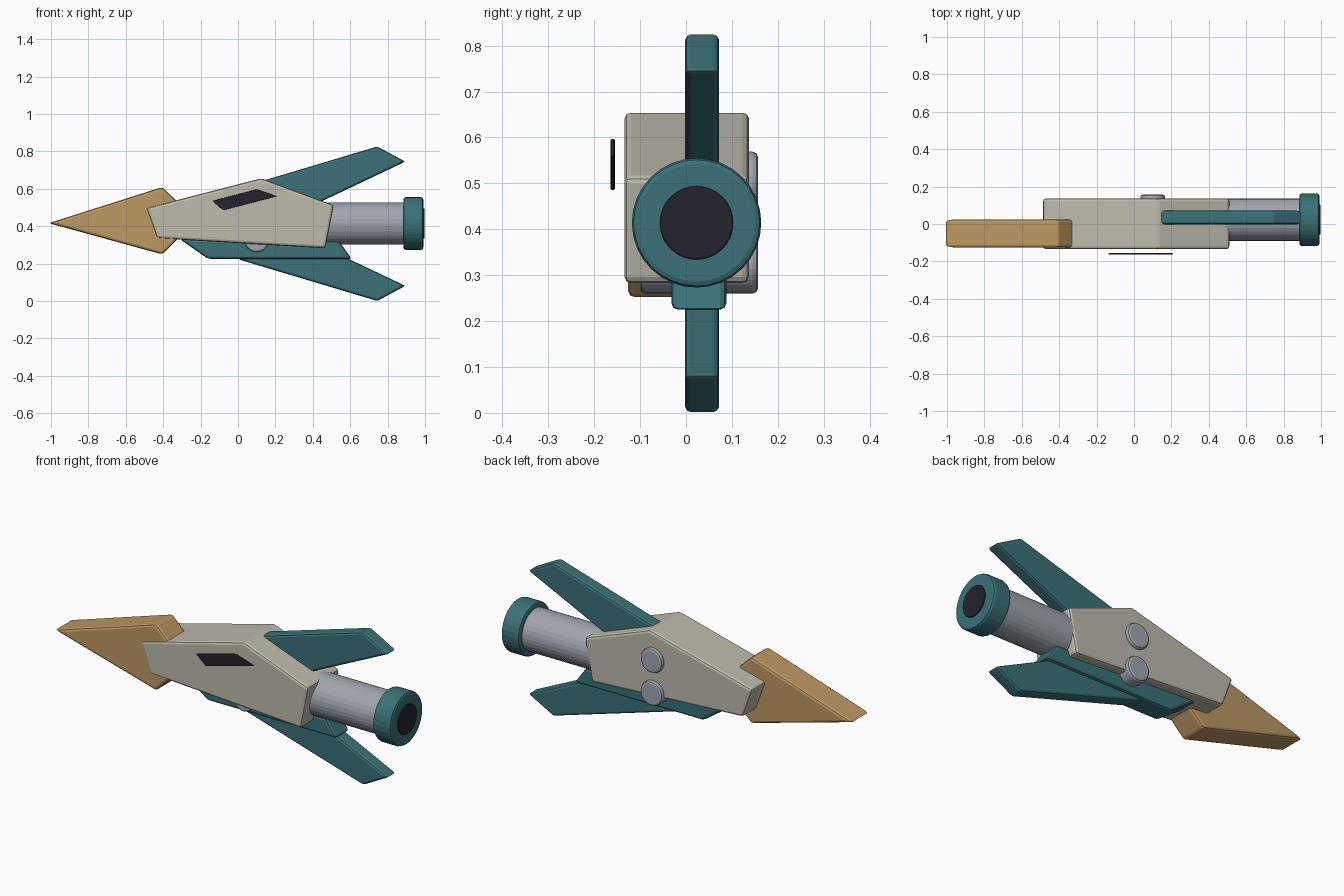
import bpy, bmesh, math

if "Cube" in bpy.data.objects:
    bpy.data.objects.remove(bpy.data.objects["Cube"])


def material(name, r, g, b):
    m = bpy.data.materials.new(name)
    lin = [(c / 255 / 12.92) if c < 10 else ((c / 255 + 0.055) / 1.055) ** 2.4 for c in (r, g, b)]
    m.diffuse_color = (*lin, 1)
    m.use_nodes = True
    m.node_tree.nodes["Principled BSDF"].inputs["Base Color"].default_value = m.diffuse_color
    return m


TEAL = material("teal", 58, 114, 119)
TAN = material("tan", 188, 152, 98)
CREAM = material("warm_grey", 190, 186, 173)
STEEL = material("steel", 160, 166, 175)
DARK = material("dark", 36, 35, 46)
AXIS_Y, AXIS_Z = 0.023, 0.414  # engine axis


def finish(name, bm, mat, bevel, segments=2):
    bmesh.ops.recalc_face_normals(bm, faces=bm.faces)
    mesh = bpy.data.meshes.new(name)
    bm.to_mesh(mesh)
    bm.free()
    mesh.materials.append(mat)
    ob = bpy.data.objects.new(name, mesh)
    bpy.context.collection.objects.link(ob)
    if bevel:
        mod = ob.modifiers.new("rounded_edges", "BEVEL")
        mod.width, mod.segments = bevel, segments
        mod.limit_method, mod.angle_limit = "ANGLE", math.radians(25)
    return ob


def slab(name, profile, y0, y1, mat, bevel=0.014):
    """Side profile (x, z) extruded across y."""
    bm = bmesh.new()
    face = bm.faces.new([bm.verts.new((x, y0, z)) for x, z in profile])
    ext = bmesh.ops.extrude_face_region(bm, geom=[face])["geom"]
    bmesh.ops.translate(bm, vec=(0, y1 - y0, 0),
                        verts=[v for v in ext if isinstance(v, bmesh.types.BMVert)])
    return finish(name, bm, mat, bevel)


def rod(name, axis, start, end, radius, centre, mat, bevel=0.0, sides=32):
    """Cylinder along x (centre = y, z) or along y (centre = x, z)."""
    bm = bmesh.new()
    rings = []
    for t in (start, end):
        ring = []
        for i in range(sides):
            a = 2 * math.pi * i / sides
            u, z = centre[0] + radius * math.cos(a), centre[1] + radius * math.sin(a)
            ring.append(bm.verts.new((t, u, z) if axis == "x" else (u, t, z)))
        rings.append(ring)
        bm.faces.new(ring)
    for i in range(sides):
        j = (i + 1) % sides
        bm.faces.new((rings[0][i], rings[0][j], rings[1][j], rings[1][i]))
    return finish(name, bm, mat, bevel)


# Hull and pointed nose
slab("hull", [(-0.49, 0.497), (0.125, 0.656), (0.512, 0.512), (0.467, 0.282), (-0.432, 0.335)],
     -0.134, 0.137, CREAM)
slab("nose", [(-1.012, 0.416), (-0.405, 0.609), (-0.22, 0.43), (-0.405, 0.249)],
     -0.126, 0.025, TAN)

# Keel under the hull
slab("keel", [(-0.31, 0.33), (-0.16, 0.225), (0.608, 0.225), (0.54, 0.32)], -0.032, 0.088, TEAL)

# Mirrored swept fins
fin = [(0.0, 0.19), (0.745, 0.413), (0.895, 0.332), (0.30, 0.05)]
for name, s in (("upper_fin", 1), ("lower_fin", -1)):
    slab(name, [(x, 0.413 + s * h) for x, h in fin], -0.002, 0.072, TEAL, 0.012)

# Engine tube, collar and exhaust
engine = (AXIS_Y, AXIS_Z)
rod("engine_tube", "x", 0.30, 0.93, 0.113, engine, STEEL)
rod("engine_collar", "x", 0.884, 0.991, 0.141, engine, TEAL, 0.013)
rod("exhaust", "x", 0.95, 0.998, 0.08, engine, DARK, 0.004)

# Round bolts passing through the hull
for name, z in (("upper_bolt", 0.503), ("lower_bolt", 0.326)):
    rod(name, "y", -0.10, 0.157, 0.066, (0.1, z), STEEL, 0.012)

# Window plate standing off the front side
slab("window", [(-0.137, 0.535), (0.1, 0.597), (0.209, 0.56), (-0.08, 0.485)],
     -0.164, -0.155, DARK, 0.003)

for ob in bpy.context.scene.objects:
    ob.select_set(True)
    bpy.context.view_layer.objects.active = ob
bpy.ops.object.shade_flat()
